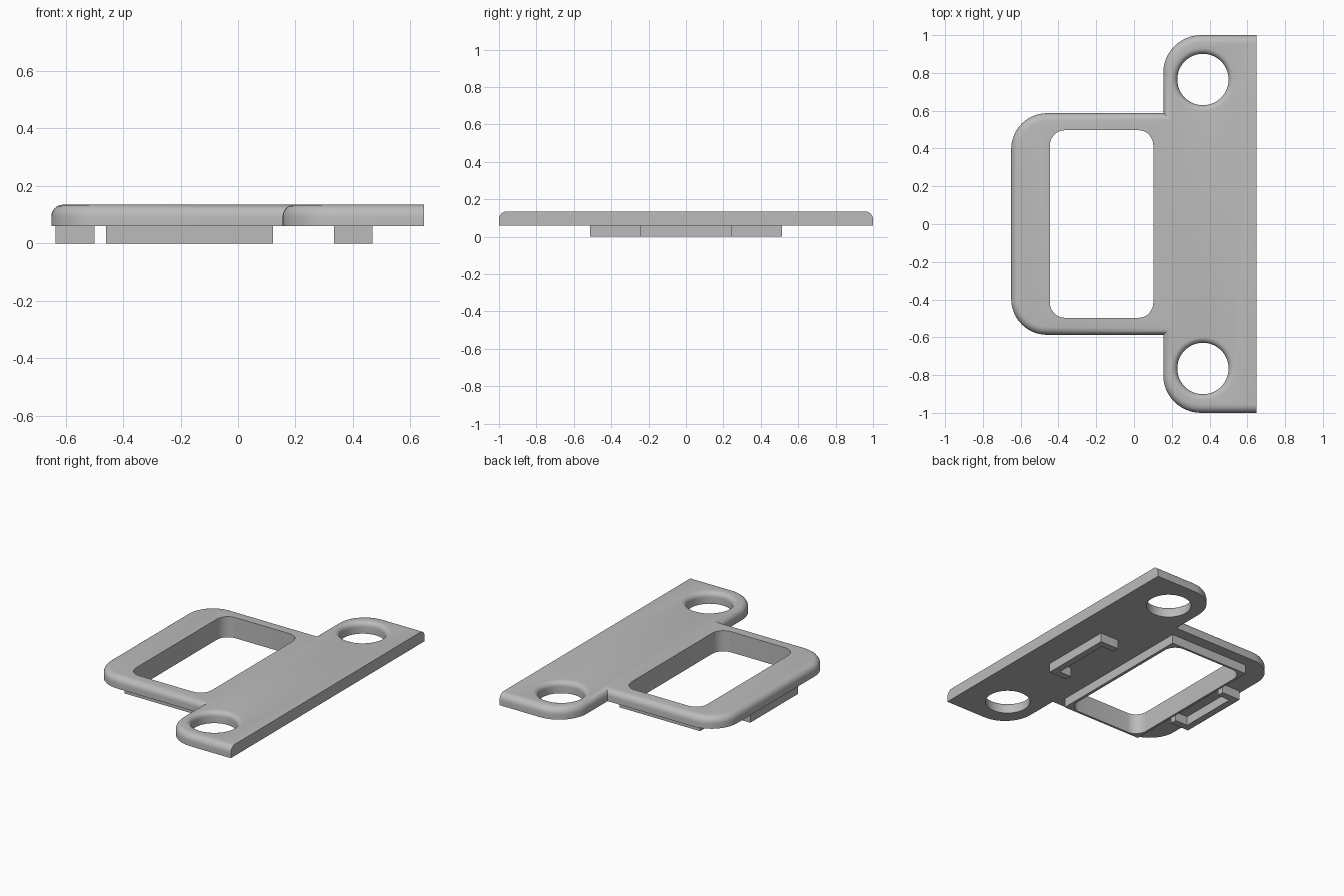
import bpy, bmesh
from math import sin, cos, pi, radians

cube = bpy.data.objects.get("Cube")
if cube:
    bpy.data.objects.remove(cube, do_unlink=True)

BASE, TOP = 0.06, 0.135      # plate underside and top
EDGE_X = 0.648               # straight hinge-side edge

grey = bpy.data.materials.new("plain_grey")
grey.use_nodes = True
grey.diffuse_color = (0.5, 0.5, 0.5, 1)
grey.node_tree.nodes["Principled BSDF"].inputs["Base Color"].default_value = (0.5, 0.5, 0.5, 1)


def finish(name, bm):
    """Turn a bmesh into a named grey object."""
    bmesh.ops.recalc_face_normals(bm, faces=bm.faces)
    mesh = bpy.data.meshes.new(name)
    bm.to_mesh(mesh)
    bm.free()
    mesh.materials.append(grey)
    obj = bpy.data.objects.new(name, mesh)
    bpy.context.collection.objects.link(obj)
    return obj


def arc(cx, cy, r, start, steps=12):
    """Quarter turn, anticlockwise from the start angle in degrees."""
    return [(cx + r * cos(a), cy + r * sin(a))
            for a in (radians(start + 90 * i / steps) for i in range(steps + 1))]


def prism(points, z0, z1):
    bm = bmesh.new()
    face = bm.faces.new([bm.verts.new((x, y, z0)) for x, y in points])
    up = bmesh.ops.extrude_face_region(bm, geom=[face])["geom"]
    bmesh.ops.translate(bm, vec=(0, 0, z1 - z0),
                        verts=[v for v in up if isinstance(v, bmesh.types.BMVert)])
    return bm


def rectangle(x0, x1, y):
    return [(x0, -y), (x1, -y), (x1, y), (x0, y)]


def cut(obj, cutter):
    bpy.context.view_layer.objects.active = obj
    mod = obj.modifiers.new("cut", "BOOLEAN")
    mod.operation, mod.solver, mod.object = "DIFFERENCE", "EXACT", cutter
    bpy.ops.object.modifier_apply(modifier=mod.name)


def shade(obj):
    bpy.ops.object.select_all(action="DESELECT")
    obj.select_set(True)
    bpy.context.view_layer.objects.active = obj
    bpy.ops.object.shade_smooth_by_angle(angle=radians(35))


# Plate: half outline with two rounded corners, mirrored, top rim filleted
half = [(EDGE_X, 1.0)] + arc(0.355, 0.8, 0.2, 90) + [(0.155, 0.587)] + arc(-0.46, 0.397, 0.19, 90)
bm = prism(half + [(x, -y) for x, y in reversed(half)], BASE, TOP)
rim_edges = [e for e in bm.edges
             if all(v.co.z > TOP - 0.001 for v in e.verts)
             and not all(v.co.x > EDGE_X - 0.001 for v in e.verts)]
bmesh.ops.bevel(bm, geom=rim_edges, offset=0.042, segments=6, profile=0.5,
                affect="EDGES", clamp_overlap=False)
plate = finish("plate", bm)

# Window cutter: rounded rectangle right through
x0, x1, wy, r = -0.445, 0.102, 0.497, 0.08
window = (arc(x1 - r, wy - r, r, 0, 8) + arc(x0 + r, wy - r, r, 90, 8)
          + arc(x0 + r, r - wy, r, 180, 8) + arc(x1 - r, r - wy, r, 270, 8))
window_cutter = finish("window_cutter", prism(window, -0.1, 0.3))
cutters = [window_cutter]

# Screw hole cutters: round shafts that flare out at the top surface
hole_r, flare, sides = 0.136, 0.032, 48
profile = [(hole_r, 0.0)]
profile += [(hole_r + flare * (1 - cos(a)), TOP - flare + flare * sin(a))
            for a in (i * pi / 12 for i in range(7))]
profile.append((hole_r + flare, 0.2))
for side in (-1, 1):
    bm = bmesh.new()
    rings = [[bm.verts.new((0.365 + pr * cos(2 * pi * i / sides),
                            side * 0.765 + pr * sin(2 * pi * i / sides), z))
              for i in range(sides)] for pr, z in profile]
    for low, high in zip(rings, rings[1:]):
        for i in range(sides):
            j = (i + 1) % sides
            bm.faces.new((low[i], low[j], high[j], high[i]))
    bm.faces.new(rings[0])
    bm.faces.new(rings[-1])
    cutters.append(finish("hole_cutter", bm))

for cutter in cutters:
    cutter.hide_render = True
    cut(plate, cutter)
shade(plate)

# Thin square-cornered lip around the window on the underside
lip = finish("window_lip", prism(rectangle(-0.46, 0.122, 0.512), 0, BASE + 0.01))
cut(lip, window_cutter)
shade(lip)

for cutter in cutters:
    bpy.data.objects.remove(cutter, do_unlink=True)


# C-shaped locating tabs under the plate, opening towards each other
def locating_tab(name, back, tip, top):
    t = 0.045 if tip > back else -0.045
    h, w = 0.245, 0.2
    return finish(name, prism([(back, -h), (tip, -h), (tip, -w), (back + t, -w),
                               (back + t, w), (tip, w), (tip, h), (back, h)], 0, top))


locating_tab("hinge_side_tab", 0.468, 0.335, BASE + 0.01)
locating_tab("latch_side_tab", -0.636, -0.5, 0.118)
